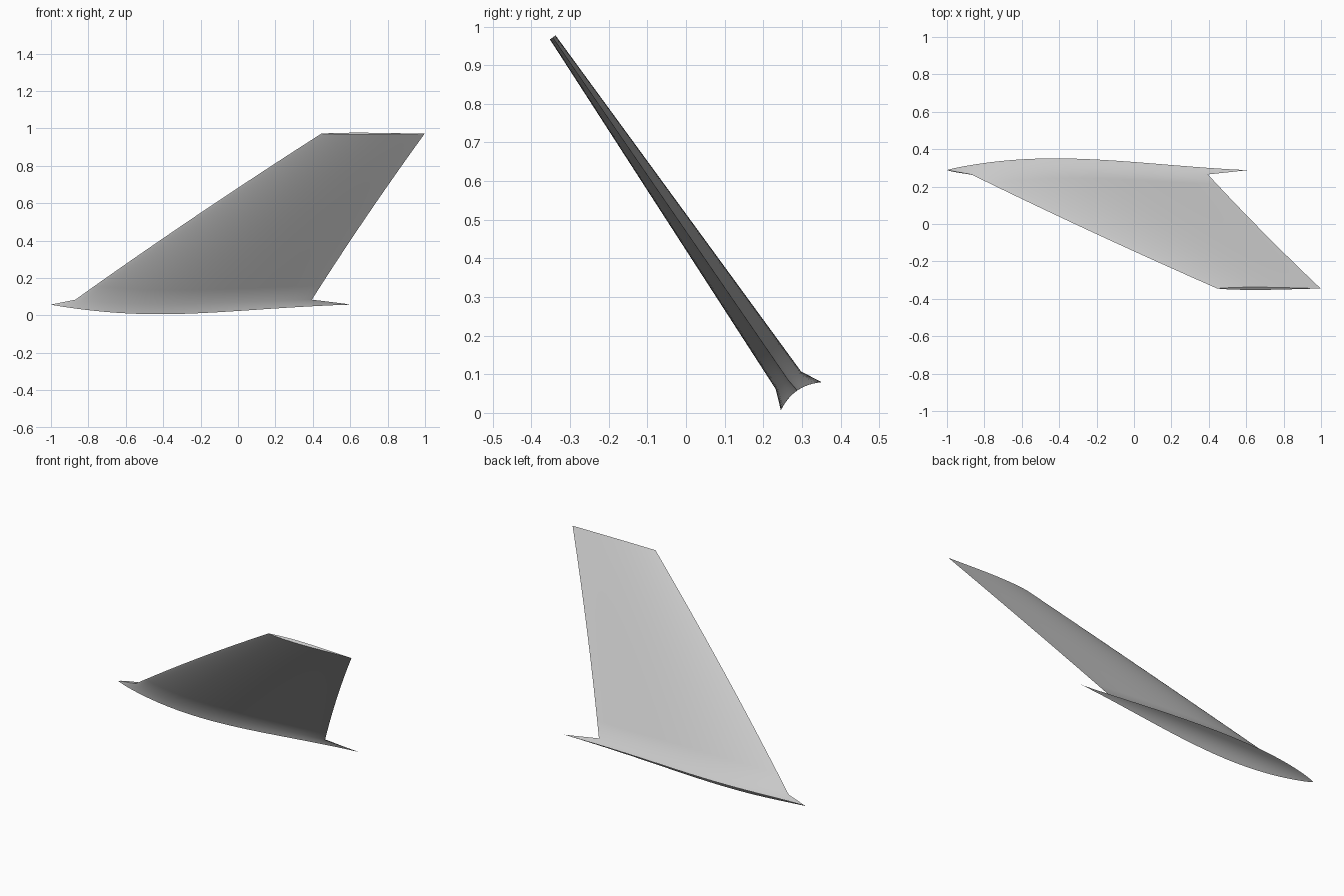
import bpy, math
from mathutils import Vector

cube = bpy.data.objects.get("Cube")
if cube:
    bpy.data.objects.remove(cube, do_unlink=True)

SEG = 32      # steps along the chord
SPAN = 12     # steps from root to tip

grey = bpy.data.materials.new("light grey")
grey.use_nodes = True
colour = (0.58, 0.58, 0.58, 1)
grey.diffuse_color = colour
grey.node_tree.nodes["Principled BSDF"].inputs["Base Color"].default_value = colour

# Directions along the leaning span and across the thickness
span_dir = Vector((0, -0.569, 0.823))
thick_dir = Vector((0, 0.823, 0.569))


def airfoil(u):
    return max(0, math.sin(math.pi * u ** 0.678)) ** 1.2


def section(lead, trail, centre, half, drop=0):
    """Closed loop: one side from nose to tail, the other side back."""
    loop = []
    for i in range(2 * SEG):
        side = 1 if i <= SEG else -1
        k = i if i <= SEG else 2 * SEG - i
        u = (1 - math.cos(math.pi * k / SEG)) / 2
        s = airfoil(u) if 0 < k < SEG else 0
        p = Vector((lead + (trail - lead) * u, *centre))
        loop.append(p + thick_dir * side * s * half - span_dir * drop * s * s)
    return loop


# Flared foot, then the tapering blade with gently bowed edges
rings = [section(-1, 0.61, (0.288, 0.058), 0.064, 0.018)]
for j in range(SPAN + 1):
    t = j / SPAN
    bow = 4 * t * (1 - t)
    rings.append(section(-0.87 + 1.315 * t - 0.018 * bow,
                         0.395 + 0.603 * t - 0.010 * bow,
                         (0.265 - 0.610 * t, 0.0845 + 0.8875 * t),
                         0.040 - 0.031 * t))

N = 2 * SEG
verts = [v for ring in rings for v in ring]
faces = []
for r in range(len(rings) - 1):
    for i in range(N):
        a, b = r * N + i, r * N + (i + 1) % N
        faces.append((a, a + N, b + N, b))

# Flat tip cap
top = (len(rings) - 1) * N
faces.append(tuple(reversed(range(top, top + N))))

# Hollowed underside that sits on a rounded body
ACROSS = 8
base = rings[0]
rows = []
for k in range(SEG + 1):
    if k in (0, SEG):
        rows.append([k] * (ACROSS + 1))
        continue
    near, far = base[k], base[N - k]
    mid = (near + far) / 2
    u = (1 - math.cos(math.pi * k / SEG)) / 2
    rise = 0.018 * airfoil(u) ** 2
    row = [k]
    for m in range(1, ACROSS):
        w = 1 - 2 * m / ACROSS
        row.append(len(verts))
        verts.append(mid + (near - mid) * w + span_dir * rise * (1 - w * w))
    rows.append(row + [N - k])
for p, q in zip(rows, rows[1:]):
    for m in range(ACROSS):
        f = list(dict.fromkeys((p[m], q[m], q[m + 1], p[m + 1])))
        faces.append(f)

mesh = bpy.data.meshes.new("fin")
mesh.from_pydata(verts, [], faces)
mesh.materials.append(grey)
fin = bpy.data.objects.new("fin", mesh)
bpy.context.collection.objects.link(fin)

# Consistent outward faces and smooth shading with sharp edges
bpy.context.view_layer.objects.active = fin
fin.select_set(True)
bpy.ops.object.mode_set(mode="EDIT")
bpy.ops.mesh.select_all(action="SELECT")
bpy.ops.mesh.normals_make_consistent(inside=False)
bpy.ops.object.mode_set(mode="OBJECT")
bpy.ops.object.shade_smooth_by_angle(angle=math.radians(35))
